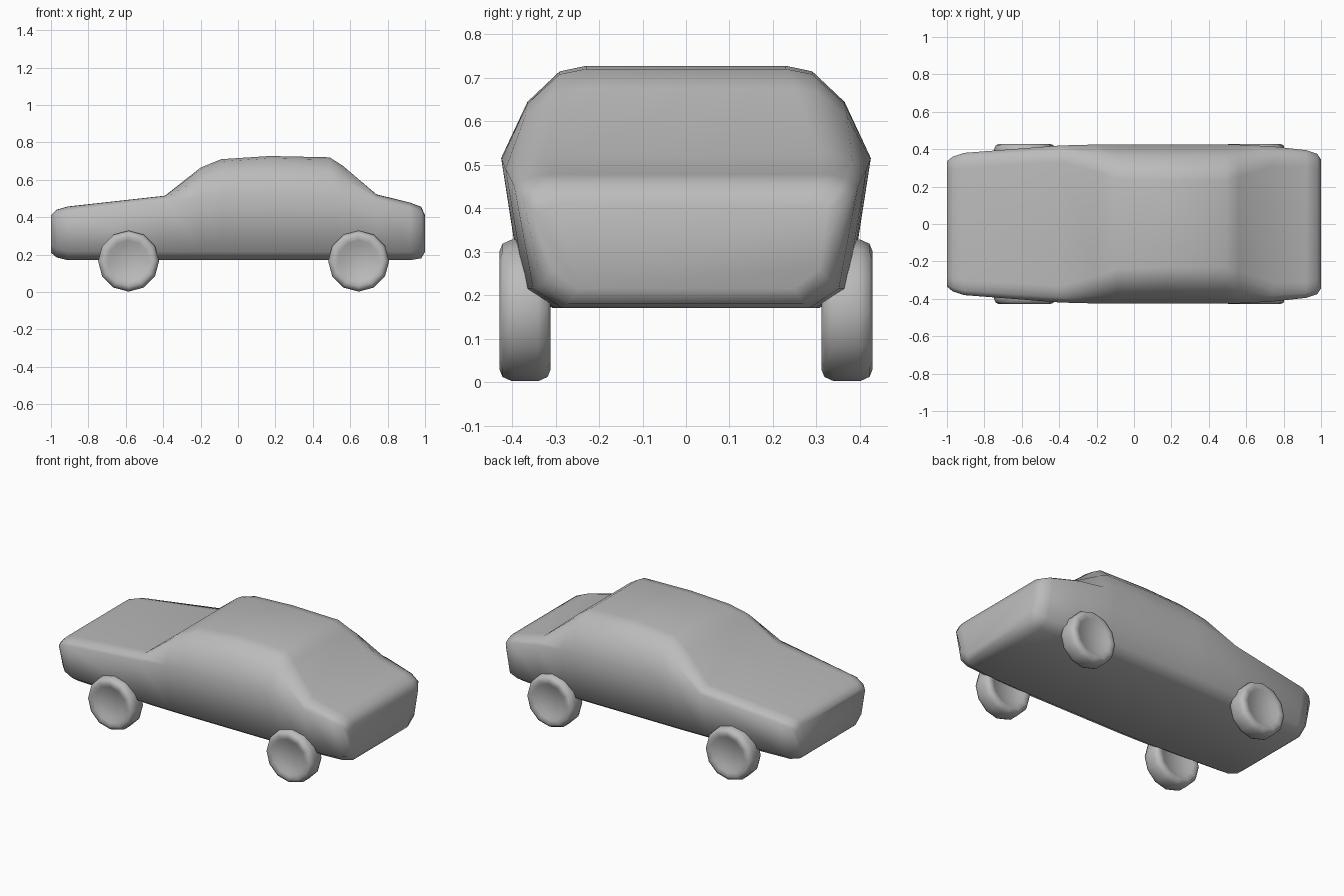
import bpy, bmesh, math

cube = bpy.data.objects.get("Cube")
if cube:
    bpy.data.objects.remove(cube)

grey = bpy.data.materials.new("plain grey")
grey.use_nodes = True
grey.diffuse_color = (0.5, 0.5, 0.5, 1)
grey.node_tree.nodes["Principled BSDF"].inputs["Base Color"].default_value = (0.5, 0.5, 0.5, 1)


def skin(name, rings, caps):
    """Join rings of points into one smooth surface."""
    bm = bmesh.new()
    loops = [[bm.verts.new(p) for p in ring] for ring in rings]
    n = len(loops[0])
    for a, b in zip(loops, loops[1:]):
        for i in range(n):
            j = (i + 1) % n
            bm.faces.new((a[i], a[j], b[j], b[i]))
    if caps:
        bm.faces.new(loops[0])
        bm.faces.new(loops[-1])
    bmesh.ops.remove_doubles(bm, verts=bm.verts, dist=0.0001)
    bmesh.ops.recalc_face_normals(bm, faces=bm.faces)
    for f in bm.faces:
        f.smooth = True
    mesh = bpy.data.meshes.new(name)
    bm.to_mesh(mesh)
    bm.free()
    mesh.materials.append(grey)
    ob = bpy.data.objects.new(name, mesh)
    bpy.context.collection.objects.link(ob)
    return ob


def section(x, floor, belt_w, belt_z, top_w, top_z):
    """Closed cross-section: floor, sill, belt, shoulder, roof edge, roof."""
    dw, dz = belt_w - top_w, top_z - belt_z
    half = [(belt_w * 0.72, floor), (belt_w * 0.89, floor + 0.045),
            (belt_w, belt_z),
            (belt_w - dw * 0.31, belt_z + dz * 0.61),
            (belt_w - dw * 0.69, belt_z + dz * 0.94),
            (top_w, top_z)]
    return [(x, y, z) for y, z in half] + [(x, -y, z) for y, z in reversed(half)]


# Body: nose, bonnet, windscreen, roof, rear window, boot
body = [
    section(-1.0, 0.21, 0.335, 0.39, 0.28, 0.41),
    section(-0.97, 0.185, 0.36, 0.41, 0.29, 0.44),
    section(-0.91, 0.17, 0.38, 0.43, 0.30, 0.457),
    section(-0.39, 0.17, 0.42, 0.49, 0.33, 0.515),
    section(-0.2, 0.17, 0.425, 0.515, 0.28, 0.665),
    section(-0.09, 0.17, 0.425, 0.515, 0.24, 0.71),
    section(0.17, 0.17, 0.425, 0.515, 0.23, 0.727),
    section(0.49, 0.17, 0.425, 0.515, 0.23, 0.72),
    section(0.56, 0.17, 0.424, 0.512, 0.25, 0.675),
    section(0.74, 0.17, 0.415, 0.49, 0.31, 0.522),
    section(0.92, 0.17, 0.395, 0.45, 0.31, 0.478),
    section(0.98, 0.18, 0.375, 0.425, 0.30, 0.455),
    section(1.0, 0.215, 0.345, 0.39, 0.28, 0.41),
]
skin("car_body", body, True)

# Wheels: twelve-sided, rounded tread, dished on both faces
SIDES = 12
HALF = [(0.0, 0.036), (0.085, 0.04), (0.112, 0.054), (0.135, 0.059),
        (0.153, 0.052), (0.163, 0.03)]
PROFILE = HALF + [(r, -t) for r, t in reversed(HALF)]


def wheel(name, x, y):
    rings = []
    for r, t in PROFILE:
        angles = [2 * math.pi * k / SIDES for k in range(SIDES)]
        rings.append([(r * math.sin(a), t, r * math.cos(a)) for a in angles])
    ob = skin(name, rings, False)
    ob.location = (x, y, 0.165)


for end, x in (("front", -0.585), ("rear", 0.645)):
    for side, y in (("left", 0.37), ("right", -0.37)):
        wheel(end + "_wheel_" + side, x, y)
